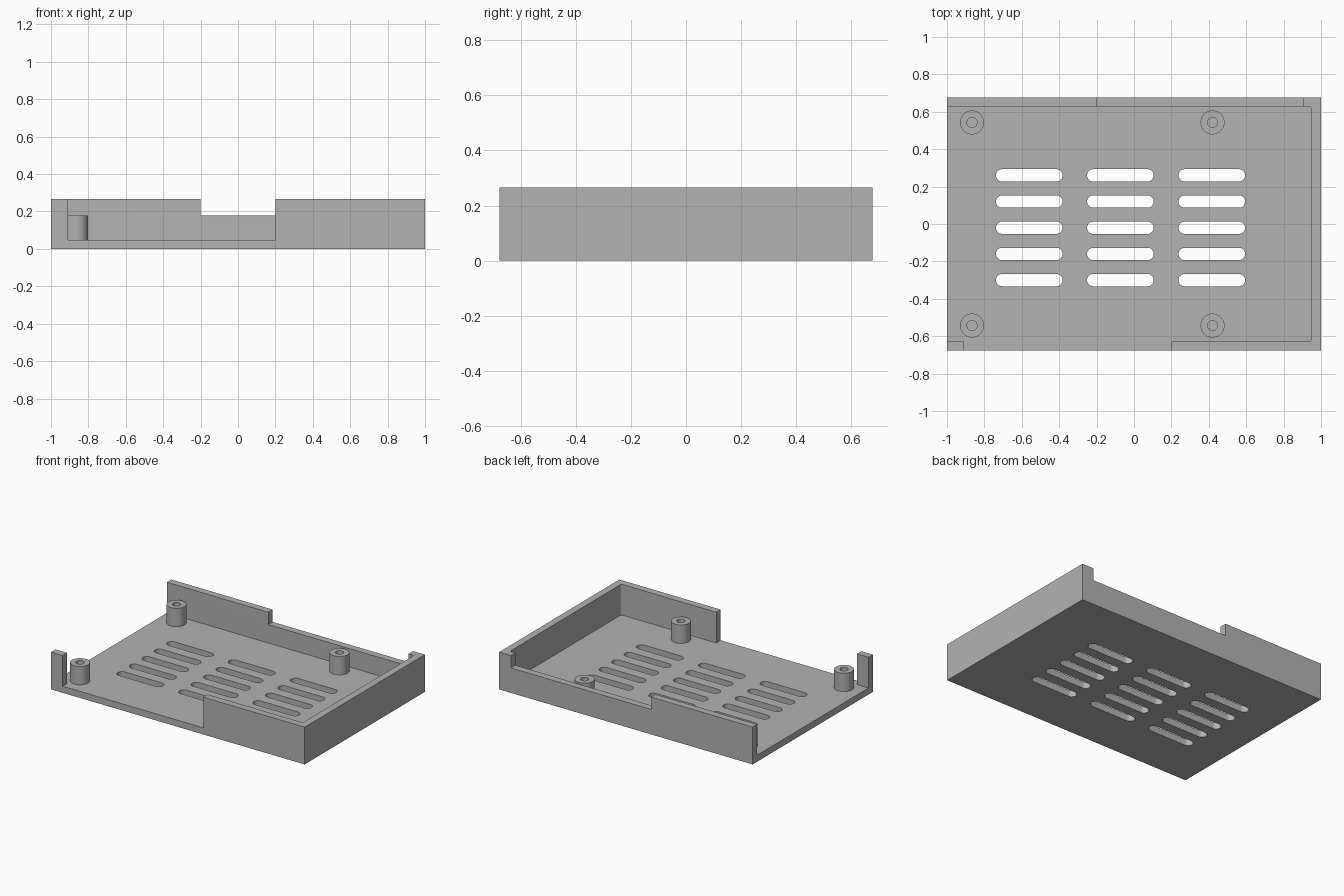
import bpy, bmesh, math
from mathutils import Matrix

if "Cube" in bpy.data.objects:
    bpy.data.objects.remove(bpy.data.objects["Cube"], do_unlink=True)

HALF_Y, HEIGHT, FLOOR, LEDGE, WALL = 0.677, 0.266, 0.047, 0.178, 0.05

grey = bpy.data.materials.new("plain grey")
grey.use_nodes = True
grey.diffuse_color = (0.45, 0.45, 0.45, 1)
grey.node_tree.nodes["Principled BSDF"].inputs["Base Color"].default_value = grey.diffuse_color


def add_object(name, bm):
    bmesh.ops.recalc_face_normals(bm, faces=bm.faces)
    mesh = bpy.data.meshes.new(name)
    bm.to_mesh(mesh)
    bm.free()
    mesh.materials.append(grey)
    obj = bpy.data.objects.new(name, mesh)
    bpy.context.collection.objects.link(obj)
    return obj


def block(name, x, y, z, radius=0, steps=8):
    """Upright prism over the ranges x, y, z with optional rounded upright edges."""
    points = []
    for k, (sx, sy) in enumerate([(1, 1), (0, 1), (0, 0), (1, 0)]):
        cx = x[sx] + (radius if sx == 0 else -radius)
        cy = y[sy] + (radius if sy == 0 else -radius)
        for i in range(steps + 1 if radius else 1):
            a = (k + i / steps) * math.pi / 2
            points.append((cx + radius * math.cos(a), cy + radius * math.sin(a), z[0]))
    bm = bmesh.new()
    base = bm.faces.new([bm.verts.new(p) for p in points])
    top = bmesh.ops.extrude_face_region(bm, geom=[base])["geom"]
    bmesh.ops.translate(bm, vec=(0, 0, z[1] - z[0]),
                        verts=[v for v in top if isinstance(v, bmesh.types.BMVert)])
    bmesh.ops.remove_doubles(bm, verts=bm.verts, dist=1e-5)
    return add_object(name, bm)


def cut(target, cutter):
    cutter.hide_render = True
    mod = target.modifiers.new("cut", 'BOOLEAN')
    mod.operation, mod.solver, mod.object = 'DIFFERENCE', 'EXACT', cutter
    bpy.context.view_layer.objects.active = target
    bpy.ops.object.modifier_apply(modifier=mod.name)
    bpy.data.objects.remove(cutter, do_unlink=True)


def smooth(obj):
    bpy.ops.object.select_all(action='DESELECT')
    obj.select_set(True)
    bpy.context.view_layer.objects.active = obj
    bpy.ops.object.shade_smooth_by_angle(angle=math.radians(30))


# Tray: floor and walls, open on the right-hand end
tray = block("tray", (-1, 1), (-HALF_Y, HALF_Y), (0, HEIGHT))
inner = HALF_Y - WALL
cut(tray, block("cavity", (-1.2, 1 - WALL), (-inner, inner), (FLOOR, 0.5), 0.015))

# Front opening down to the floor, and lowered back wall
cut(tray, block("front_opening", (-0.91, 0.2), (-0.8, -0.6), (FLOOR, 0.5)))
cut(tray, block("back_notch", (-0.2, 0.907), (0.6, 0.8), (LEDGE, 0.5)))

# Ventilation slots with round ends
for x in (-0.56, -0.073, 0.416):
    for row in range(-2, 3):
        y = -0.02 + row * 0.14
        cut(tray, block("slot", (x - 0.178, x + 0.178), (y - 0.033, y + 0.033),
                        (-0.1, 0.1), 0.0329))
smooth(tray)

# Hollow screw posts
for side, x in (("right", -0.866), ("left", 0.42)):
    for end, y in (("front", -0.543), ("back", 0.543)):
        bm = bmesh.new()
        profile = [(0.027, FLOOR), (0.027, LEDGE), (0.064, LEDGE), (0.064, FLOOR)]
        verts = [bm.verts.new((r, 0, z)) for r, z in profile]
        edges = [bm.edges.new(pair) for pair in zip(verts, verts[1:])]
        bmesh.ops.spin(bm, geom=verts + edges, cent=(0, 0, 0), axis=(0, 0, 1),
                       angle=math.tau, steps=40, use_merge=True)
        bmesh.ops.remove_doubles(bm, verts=bm.verts, dist=1e-5)
        post = add_object(f"{end}_{side}_screw_post", bm)
        post.data.transform(Matrix.Translation((x, y, 0)))
        smooth(post)
